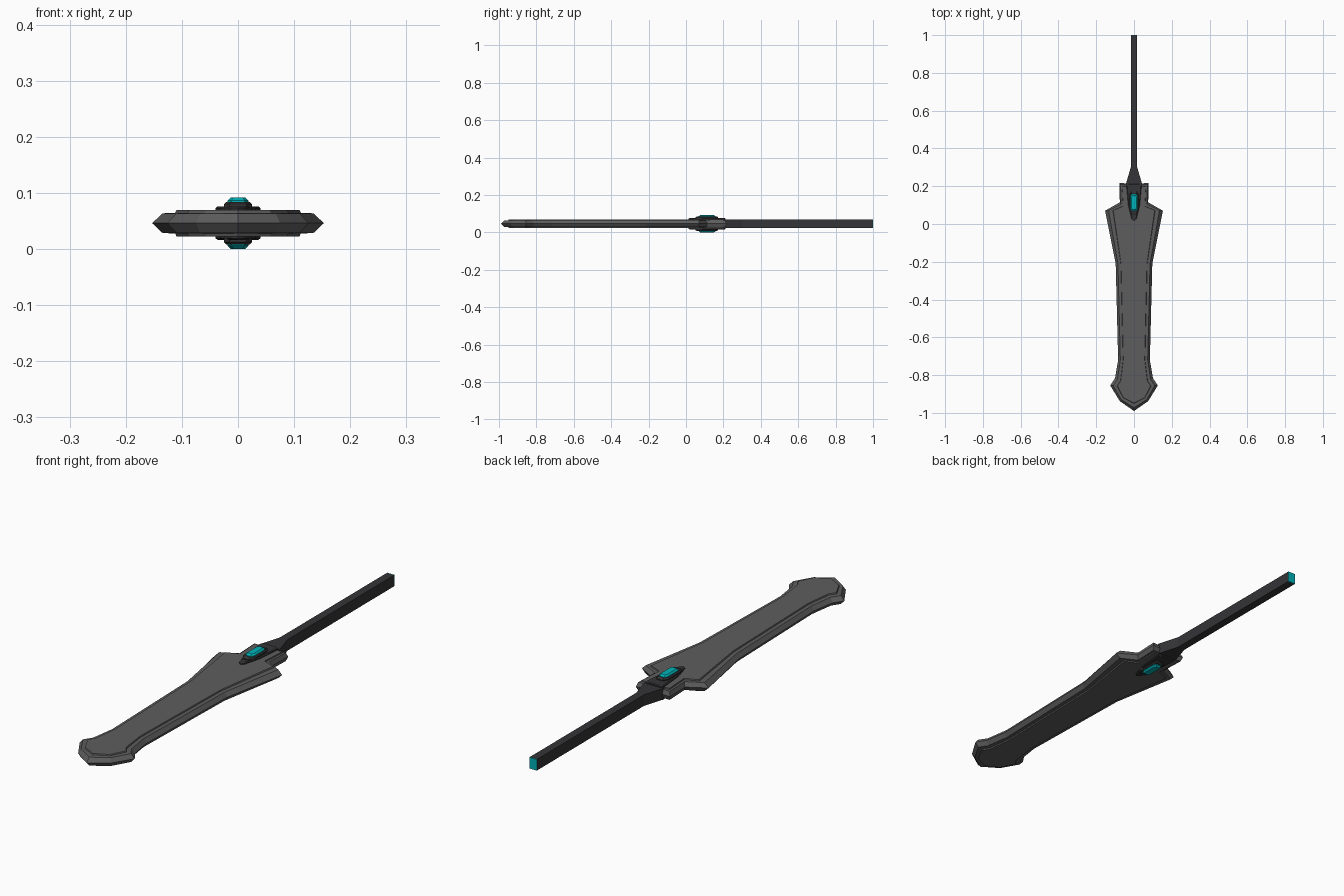
import bpy, bmesh

if "Cube" in bpy.data.objects:
    bpy.data.objects.remove(bpy.data.objects["Cube"])

ZC = 0.046  # mid-plane height


def material(name, rgb):
    m = bpy.data.materials.new(name)
    m.diffuse_color = (*rgb, 1)
    m.use_nodes = True
    m.node_tree.nodes["Principled BSDF"].inputs["Base Color"].default_value = m.diffuse_color
    return m


STEEL = material("steel", (0.11, 0.11, 0.11))
DARK = material("dark_metal", (0.035, 0.035, 0.038))
TEAL = material("teal_glow", (0.0, 0.45, 0.48))


def mirror_x(half):
    """Close a right-hand half outline by mirroring it over x = 0."""
    return half + [(-x, y) for x, y in reversed(half) if abs(x) > 1e-6]


def blend(a, b, t):
    return [(p[0] + (q[0] - p[0]) * t, p[1] + (q[1] - p[1]) * t) for p, q in zip(a, b)]


def loft(name, layers, mat):
    """Stack (half outline, height) layers, mirrored below the mid-plane."""
    stack = [(o, -h) for o, h in reversed(layers)] + [(o, h) for o, h in layers if h > 0]
    stack = [s for i, s in enumerate(stack) if i == 0 or s[1] != stack[i - 1][1]]
    bm = bmesh.new()
    rings = [[bm.verts.new((x, y, ZC + h)) for x, y in mirror_x(o)] for o, h in stack]
    n = len(rings[0])
    for lo, hi in zip(rings, rings[1:]):
        for i in range(n):
            j = (i + 1) % n
            bm.faces.new((lo[i], lo[j], hi[j], hi[i]))
    bm.faces.new(rings[0])
    bm.faces.new(rings[-1])
    bmesh.ops.recalc_face_normals(bm, faces=bm.faces)
    me = bpy.data.meshes.new(name)
    bm.to_mesh(me)
    bm.free()
    me.materials.append(mat)
    ob = bpy.data.objects.new(name, me)
    bpy.context.collection.objects.link(ob)
    return ob


# Blade: sharp edge, bevelled rim, then a slightly raised inner plate
edge = [(.04, .215), (.078, .217), (.075, .115), (.153, .07), (.097, -.21), (.084, -.72),
        (.10, -.815), (.126, -.855), (.075, -.938), (0, -.99)]
plate = [(.04, .20), (.064, .20), (.058, .095), (.112, .072), (.07, -.21), (.058, -.72),
         (.072, -.83), (.09, -.857), (.058, -.92), (0, -.95)]
loft("blade", [(edge, 0), (blend(edge, plate, .45), .0175), (plate, .0185),
               (blend(edge, plate, 1.06), .0235)], STEEL)

# Handle with flared collar running into the blade
loft("handle", [([(.017, .997), (.017, .30), (.042, .215), (.036, .12), (.012, .02)], .023)], DARK)
loft("handle_end_cap", [([(.017, 1.0), (.017, .997)], .023)], TEAL)

# Guard plate on both faces
guard = [(.030, .212), (.040, .205), (.031, .10), (.012, .025), (0, .014)]
guard_top = [(.027, .209), (.036, .202), (.028, .10), (.010, .03), (0, .02)]
loft("guard_plate", [(guard, .027), (guard_top, .030)], DARK)


def octagon(w, y0, y1, c):
    return [(w - c, y1), (w, y1 - 2 * c), (w, y0 + 2 * c), (w - c, y0)]


# Gem setting and gem, showing on both faces
loft("gem_setting", [(octagon(.025, .05, .172, .010), .034), (octagon(.021, .056, .166, .009), .038)], DARK)
loft("gem", [(octagon(.019, .068, .158, .007), .040), (octagon(.013, .076, .150, .005), .046)], TEAL)
